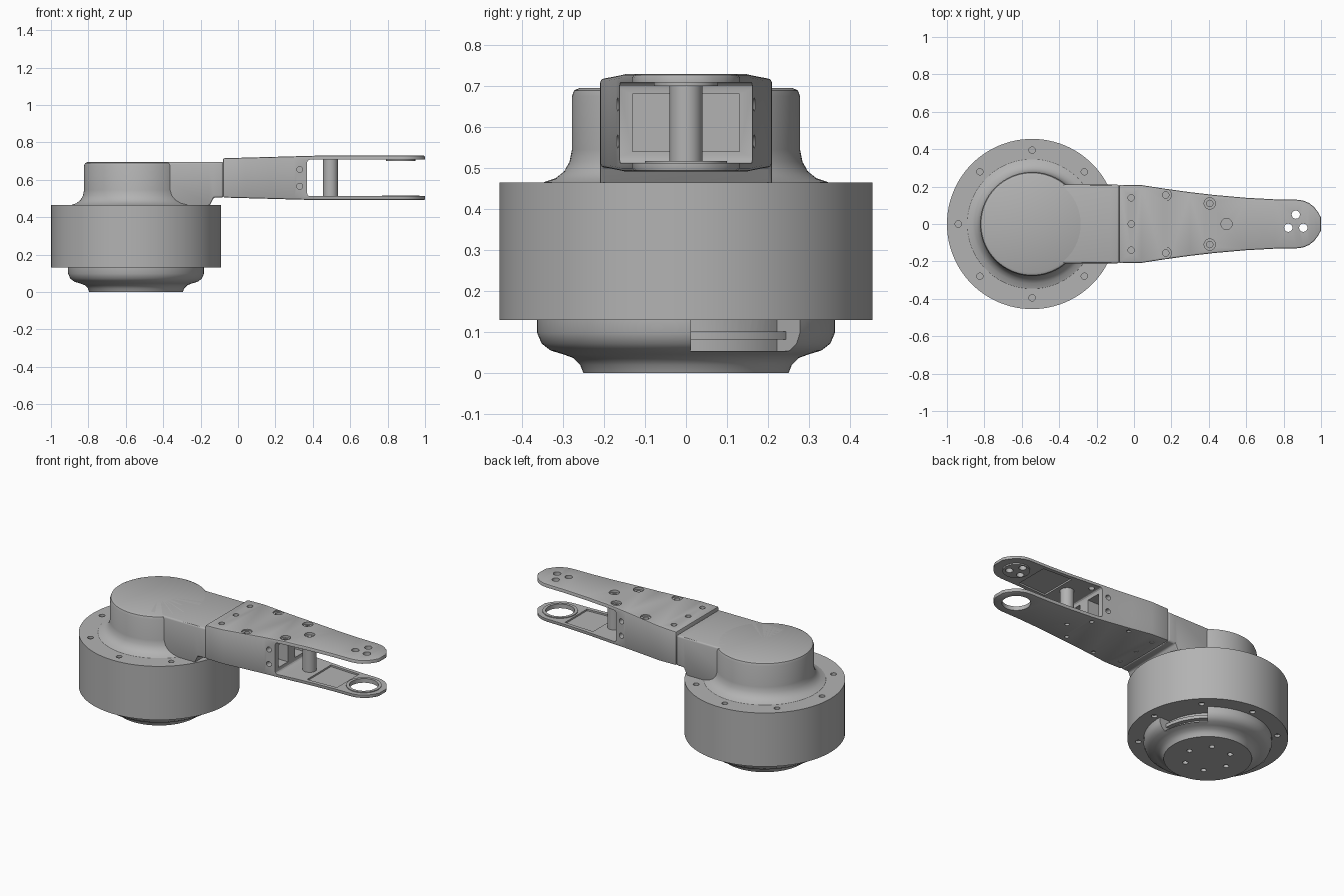
import bpy, bmesh, math
from mathutils import Matrix, Vector

cube = bpy.data.objects.get("Cube")
if cube:
    bpy.data.objects.remove(cube)

grey = bpy.data.materials.new("plain grey")
grey.use_nodes = True
COLOUR = (0.45, 0.45, 0.45, 1)
grey.diffuse_color = COLOUR
grey.node_tree.nodes["Principled BSDF"].inputs["Base Color"].default_value = COLOUR

HUB = -0.545   # x of the drum axis
TIP = 0.87     # x of the fork end axis


def make(name, bm):
    bmesh.ops.recalc_face_normals(bm, faces=bm.faces)
    mesh = bpy.data.meshes.new(name)
    bm.to_mesh(mesh)
    bm.free()
    mesh.materials.append(grey)
    ob = bpy.data.objects.new(name, mesh)
    bpy.context.collection.objects.link(ob)
    return ob


def revolve(name, profile, x=HUB, steps=96):
    """Turn an (r, z) profile around a vertical axis."""
    bm = bmesh.new()
    vs = [bm.verts.new((r, 0, z)) for r, z in profile]
    edges = [bm.edges.new(p) for p in zip(vs, vs[1:])]
    bmesh.ops.spin(bm, geom=vs + edges, cent=(0, 0, 0), axis=(0, 0, 1),
                   angle=math.tau, steps=steps, use_duplicate=False)
    bmesh.ops.remove_doubles(bm, verts=bm.verts, dist=1e-5)
    bmesh.ops.translate(bm, verts=bm.verts, vec=(x, 0, 0))
    return make(name, bm)


def loft(name, stations):
    """Box sections (x, half width, z low, z high) joined along x."""
    bm = bmesh.new()
    loops = [[bm.verts.new(p) for p in ((x, -w, a), (x, w, a), (x, w, b), (x, -w, b))]
             for x, w, a, b in stations]
    for p, q in zip(loops, loops[1:]):
        for i in range(4):
            j = (i + 1) % 4
            bm.faces.new((p[i], p[j], q[j], q[i]))
    bm.faces.new(loops[0])
    bm.faces.new(loops[-1])
    return make(name, bm)


def rods(name, items, steps=24):
    """One mesh of cylinders, each (start, end, radius)."""
    bm = bmesh.new()
    for start, end, r in items:
        a, b = Vector(start), Vector(end)
        turn = (b - a).to_track_quat('Z', 'Y').to_matrix().to_4x4()
        bmesh.ops.create_cone(bm, cap_ends=True, segments=steps, radius1=r, radius2=r,
                              depth=(b - a).length, matrix=Matrix.Translation((a + b) / 2) @ turn)
    return make(name, bm)


def upright(points, z0, z1, r):
    return [((x, y, z0), (x, y, z1), r) for x, y in points]


def apply(ob):
    graph = bpy.context.evaluated_depsgraph_get()
    mesh = bpy.data.meshes.new_from_object(ob.evaluated_get(graph))
    ob.modifiers.clear()
    ob.data = mesh


def bevel(ob, width, segments=3):
    m = ob.modifiers.new("edge", 'BEVEL')
    m.width, m.segments = width, segments
    m.limit_method, m.angle_limit = 'ANGLE', math.radians(40)
    apply(ob)


def cut(ob, *cutters):
    for c in cutters:
        m = ob.modifiers.new("cut", 'BOOLEAN')
        m.operation, m.solver, m.object = 'DIFFERENCE', 'EXACT', c
        apply(ob)
        bpy.data.objects.remove(c)


def ring(count, radius):
    return [(HUB + radius * math.cos(math.tau * i / count), radius * math.sin(math.tau * i / count))
            for i in range(count)]


# Drum with bolt circles on both faces
drum = revolve("drum", [(0, 0.13), (0.455, 0.13), (0.455, 0.465), (0, 0.465)])
cut(drum, rods("drum_holes", upright(ring(8, 0.395), 0.45, 0.48, 0.017)
               + upright(ring(8, 0.395), 0.11, 0.145, 0.017)))

# Flared foot with a side slot and bolt holes
foot = revolve("foot", [(0, 0), (0.25, 0), (0.258, 0.02), (0.275, 0.037), (0.3, 0.046),
                        (0.33, 0.055), (0.352, 0.072), (0.363, 0.098), (0.363, 0.132), (0, 0.132)])
bm = bmesh.new()
arc = [math.radians(2 + 4 * i) for i in range(13)]
outline = [(0.4, t) for t in arc] + [(0.29, t) for t in reversed(arc)]
face = bm.faces.new([bm.verts.new((HUB + r * math.cos(t), r * math.sin(t), 0.054))
                     for r, t in outline])
top = bmesh.ops.extrude_face_region(bm, geom=[face])["geom"]
bmesh.ops.translate(bm, verts=[v for v in top if isinstance(v, bmesh.types.BMVert)],
                    vec=(0, 0, 0.1))
cut(foot, make("slot", bm), rods("foot_holes", upright(ring(6, 0.135), -0.02, 0.02, 0.016)))
revolve("slot_ledge", [(0, 0.082), (0.318, 0.082), (0.318, 0.102), (0, 0.102)])

# Turret flaring into the drum
revolve("turret", [(0, 0.46), (0.35, 0.46), (0.345, 0.466), (0.318, 0.475), (0.297, 0.492),
                   (0.284, 0.515), (0.278, 0.545), (0.278, 0.675), (0.273, 0.689),
                   (0.26, 0.695), (0, 0.695)])

# Arm root leaving the turret
root = loft("arm_root", [(HUB, 0.21, 0.455, 0.695), (-0.155, 0.21, 0.455, 0.695),
                         (-0.13, 0.21, 0.505, 0.695), (-0.079, 0.21, 0.505, 0.695)])
bevel(root, 0.01)

# Tapered forked arm
widths = [(-0.08, 0.21), (0.04, 0.208), (0.17, 0.188), (0.3, 0.17), (0.43, 0.155),
          (0.6, 0.14), (0.75, 0.132), (TIP, 0.13)]
for deg in (15, 30, 45, 60):
    a = math.radians(deg)
    widths.append((TIP + 0.13 * math.sin(a), 0.13 * math.cos(a)))
widths.append((1.0, 0.034))
stations = []
for x, w in widths:
    rise = 0.014 * min(1, (x + 0.08) / 0.51)
    stations.append((x, w, 0.505 - rise, 0.715 + rise))
arm = loft("forked_arm", stations)
bevel(arm, 0.008, 2)

gap = loft("gap", [(0.37, 0.4, 0.512, 0.708), (1.2, 0.4, 0.512, 0.708)])
bevel(gap, 0.015)
cut(arm, gap)
for side in (-1, 1):
    pocket = loft("pocket", [(0.27, 0.047, 0.54, 0.68), (0.45, 0.047, 0.54, 0.68)])
    pocket.data.transform(Matrix.Translation((0, side * 0.083, 0)))
    cut(arm, pocket)

# Shallow recesses on the inner faces of the fork
for low in (0.502, 0.7):
    cut(arm, loft("recess", [(0.56, 0.118, low, low + 0.018), (0.76, 0.108, low, low + 0.018)]))

# Arm bolt holes
plain = [(-0.015, y) for y in (-0.14, 0, 0.14)]
bored = [(0.17, 0.155), (0.17, -0.155), (0.405, 0.11), (0.405, -0.11), (0.495, 0)]
tip_holes = [(TIP - 0.005, 0.05), (TIP - 0.045, -0.02), (TIP + 0.035, -0.02)]
cut(arm,
    rods("counterbores", upright(bored, 0.714, 0.76, 0.03)),
    rods("top_holes", upright(plain + bored, 0.69, 0.75, 0.017)),
    rods("bottom_holes", upright(plain + bored, 0.46, 0.507, 0.013)),
    rods("tip_cut", upright(tip_holes, 0.68, 0.76, 0.022)),
    rods("bearing_hole", upright([(TIP, 0)], 0.46, 0.54, 0.082), 48),
    rods("side_holes", [((0.33, s * 0.125, z), (0.33, s * 0.25, z), 0.016)
                        for s in (-1, 1) for z in (0.565, 0.655)]))

# Spacer post, upper boss and lower bearing rim inside the fork
rods("spacer_post", upright([(0.495, 0)], 0.507, 0.712, 0.04), 32)
boss = rods("upper_boss", upright([(TIP, 0)], 0.7, 0.71, 0.078), 48)
cut(boss, rods("boss_cut", upright(tip_holes, 0.68, 0.76, 0.022)))
rim = rods("bearing_rim", upright([(TIP, 0)], 0.5, 0.517, 0.1), 48)
cut(rim, rods("rim_cut", upright([(TIP, 0)], 0.46, 0.54, 0.082), 48))

# Smooth shading with crisp edges
bpy.ops.object.select_all(action='DESELECT')
for ob in bpy.context.scene.objects:
    if ob.type == 'MESH' and grey.name in ob.data.materials:
        ob.select_set(True)
        bpy.context.view_layer.objects.active = ob
bpy.ops.object.shade_smooth_by_angle(angle=math.radians(30))
